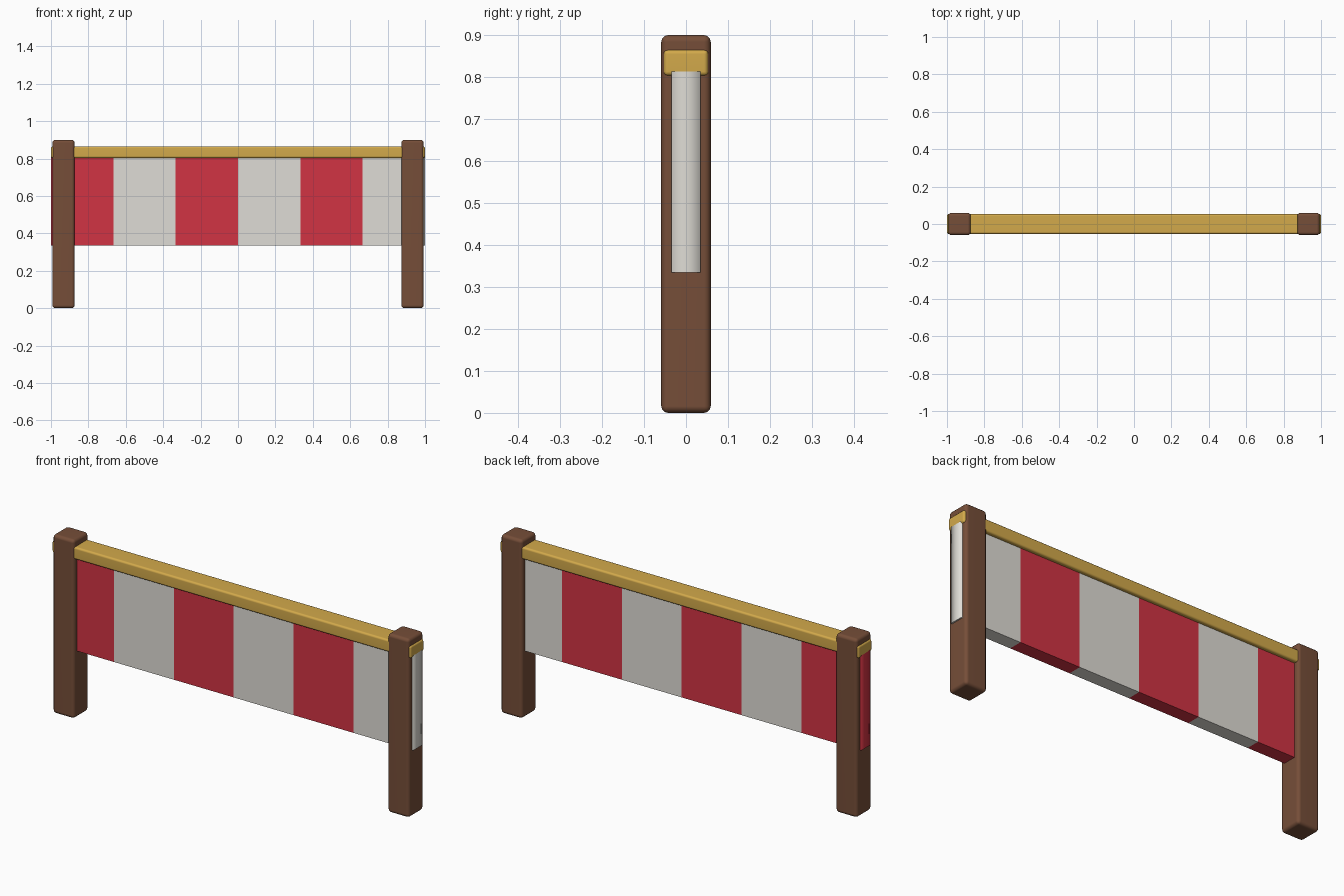
import bpy
import bmesh
from mathutils import Matrix, Vector

cube = bpy.data.objects.get("Cube")
if cube:
    bpy.data.objects.remove(cube, do_unlink=True)


def material(name, rgb):
    mat = bpy.data.materials.new(name)
    mat.use_nodes = True
    colour = (*rgb, 1)
    mat.diffuse_color = colour
    mat.node_tree.nodes["Principled BSDF"].inputs["Base Color"].default_value = colour
    return mat


brown = material("brown_wood", (0.18, 0.076, 0.040))
gold = material("gold_rail", (0.65, 0.40, 0.07))
red = material("red_cloth", (0.64, 0.034, 0.056))
white = material("white_cloth", (0.74, 0.72, 0.67))


def make_object(name, bm, mats):
    bmesh.ops.recalc_face_normals(bm, faces=bm.faces)
    for face in bm.faces:
        face.smooth = True
    mesh = bpy.data.meshes.new(name)
    bm.to_mesh(mesh)
    bm.free()
    for mat in mats:
        mesh.materials.append(mat)
    obj = bpy.data.objects.new(name, mesh)
    bpy.context.collection.objects.link(obj)
    return obj


def box(low, high):
    bm = bmesh.new()
    low, high = Vector(low), Vector(high)
    place = Matrix.Translation((low + high) / 2) @ Matrix.Diagonal((*(high - low), 1))
    bmesh.ops.create_cube(bm, size=1, matrix=place)
    return bm


def rounded_box(name, low, high, radius, mat):
    bm = box(low, high)
    bmesh.ops.bevel(bm, geom=bm.edges[:], offset=radius, segments=3,
                    profile=0.5, affect='EDGES')
    obj = make_object(name, bm, [mat])
    # Keep the broad faces flat and the rounded edges soft
    obj.modifiers.new("soft_edges", 'WEIGHTED_NORMAL')
    return obj


# Posts
for side, name in ((-1, "right_post"), (1, "left_post")):
    x = side * 0.933
    rounded_box(name, (x - 0.06, -0.059, 0), (x + 0.06, 0.059, 0.9), 0.016, brown)

# Top rail, its ends showing through the posts
rounded_box("top_rail", (-1, -0.053, 0.803), (1, 0.053, 0.865), 0.01, gold)

# Striped cloth panel, cut at each stripe, inside the posts and along the middle
HALF, STRIPES = 1.0, 6
bm = box((-HALF, -0.034, 0.335), (HALF, 0.034, 0.815))
stripe = 2 * HALF / STRIPES
cuts = [-HALF + i * stripe for i in range(1, STRIPES)] + [-0.94, 0.94]
planes = [((x, 0, 0), (1, 0, 0)) for x in cuts] + [((0, 0, 0), (0, 1, 0))]
for point, normal in planes:
    bmesh.ops.bisect_plane(bm, geom=bm.verts[:] + bm.edges[:] + bm.faces[:],
                           plane_co=point, plane_no=normal)
for face in bm.faces:
    x = face.calc_center_median().x
    face.material_index = min(int((x + HALF) / stripe), STRIPES - 1) % 2
bm.normal_update()
# Crisp top and bottom rims, soft upright corners
for edge in bm.edges:
    rims = [abs(f.normal.z) > 0.5 for f in edge.link_faces]
    edge.smooth = len(set(rims)) == 1
make_object("striped_cloth", bm, [red, white])
